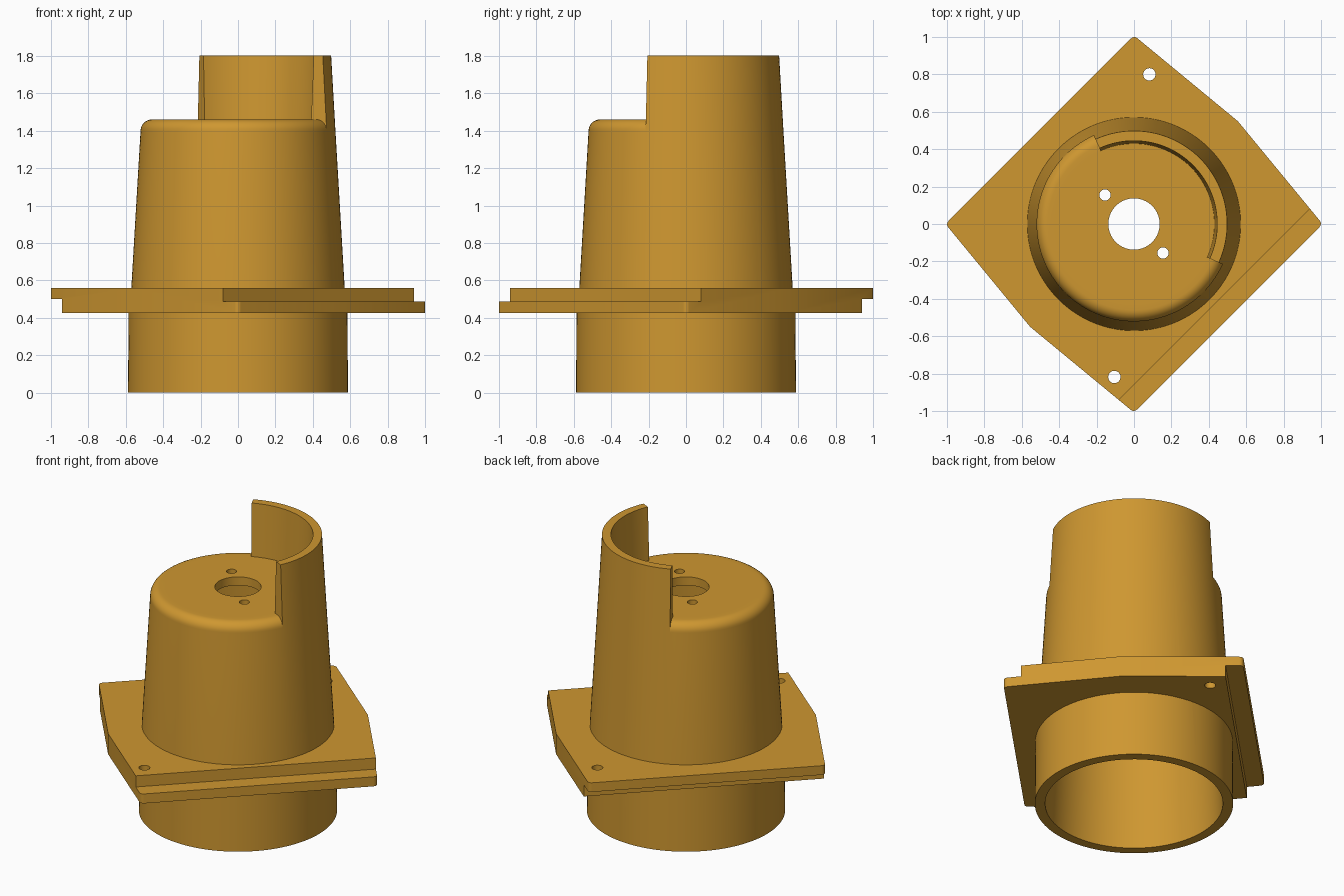
import bpy, bmesh
from math import cos, sin, pi, radians

if "Cube" in bpy.data.objects:
    bpy.data.objects.remove(bpy.data.objects["Cube"])


def finish(bm, name):
    bmesh.ops.remove_doubles(bm, verts=bm.verts, dist=1e-5)
    bmesh.ops.recalc_face_normals(bm, faces=bm.faces)
    me = bpy.data.meshes.new(name)
    bm.to_mesh(me)
    bm.free()
    ob = bpy.data.objects.new(name, me)
    bpy.context.collection.objects.link(ob)
    return ob


def prism(name, pts, z0, z1, round_r=0):
    bm = bmesh.new()
    f = bm.faces.new([bm.verts.new((x, y, z0)) for x, y in pts])
    ext = bmesh.ops.extrude_face_region(bm, geom=[f])["geom"]
    for v in ext:
        if isinstance(v, bmesh.types.BMVert):
            v.co.z = z1
    if round_r:
        # round only the four pointed corners
        tips = [e for e in bm.edges
                if abs(e.verts[0].co.z - e.verts[1].co.z) > 0.01
                and max(abs(e.verts[0].co.x), abs(e.verts[0].co.y)) > 0.9]
        bmesh.ops.bevel(bm, geom=tips, offset=round_r, segments=4,
                        profile=0.5, affect='EDGES')
    return finish(bm, name)


def disc(x, y, r, n=32):
    return [(x + r * cos(2 * pi * i / n), y + r * sin(2 * pi * i / n)) for i in range(n)]


def boolean(target, tool, op='DIFFERENCE'):
    m = target.modifiers.new(op.title(), 'BOOLEAN')
    m.operation, m.solver, m.object = op, 'EXACT', tool
    bpy.context.view_layer.objects.active = target
    bpy.ops.object.modifier_apply(modifier=m.name)
    bpy.data.objects.remove(tool)


def at(p, a):
    return (p[0] * cos(a), p[0] * sin(a), p[1])


def sweep(bm, profile, a0, a1, n):
    """Revolve a closed profile through an arc, leaving the ends open."""
    rings = [[bm.verts.new(at(p, a0 + (a1 - a0) * i / n)) for p in profile]
             for i in range(n + 1)]
    k = len(profile)
    for r, s in zip(rings, rings[1:]):
        for j in range(k):
            bm.faces.new((r[j], r[(j + 1) % k], s[(j + 1) % k], s[j]))


# hollow tapered housing: rounded shoulder on one arc, raised collar on the other
outer = [(0.527, 0), (0.588, 0), (0.585, 0.45), (0.574, 0.5)]
fillet = [(0.461 + 0.06 * cos(pi / 2 * i / 8), 1.40 + 0.06 * sin(pi / 2 * i / 8))
          for i in range(9)]
collar = [(0.521, 1.40), (0.498, 1.803), (0.445, 1.803)]
inner = [(0.43, 1.46), (0.137, 1.46), (0.137, 1.405), (0.465, 1.405)]
A0, A1 = radians(-24.5), radians(114.5)
bm = bmesh.new()
sweep(bm, outer + collar + inner, A0, A1, 44)
sweep(bm, outer + fillet + inner, A1, A0 + 2 * pi, 70)
for a in (A0, A1):
    bm.faces.new([bm.verts.new(at(p, a)) for p in [inner[0]] + collar[::-1] + fillet[1:]])
body = finish(bm, "flanged_housing")

# screw holes in the housing top
for s in (-1, 1):
    boolean(body, prism("screw_cutter", disc(0.155 * s, -0.155 * s, 0.03), 1.3, 1.6))

# flange plate with opposed stepped edges
T = 1.008
half = [(0, T), (0.555, 0.55), (T, 0)]
plate = prism("flange", half + [(-x, -y) for x, y in half][:1]
              + [(-0.555, -0.55), (-T, 0)], 0.425, 0.56, 0.022)
step = [(-0.57, -1.43), (1.43, 0.57), (2, 0), (0, -2)]
boolean(plate, prism("top_step_cutter", step, 0.487, 0.7))
boolean(plate, prism("bottom_step_cutter", [(-x, -y) for x, y in step], 0.3, 0.5))
boolean(plate, prism("bore_cutter", disc(0, 0, 0.55, 96), 0.3, 0.7))
for x, y in ((0.082, 0.8), (-0.105, -0.818)):
    boolean(plate, prism("mount_cutter", disc(x, y, 0.033), 0.3, 0.7))
boolean(body, plate, 'UNION')

# material and shading
mat = bpy.data.materials.new("amber")
mat.diffuse_color = (0.62, 0.31, 0.03, 1)
mat.use_nodes = True
mat.node_tree.nodes["Principled BSDF"].inputs["Base Color"].default_value = mat.diffuse_color
body.data.materials.clear()
body.data.materials.append(mat)
bpy.ops.object.select_all(action='DESELECT')
body.select_set(True)
bpy.context.view_layer.objects.active = body
bpy.ops.object.shade_smooth_by_angle(angle=radians(25))
